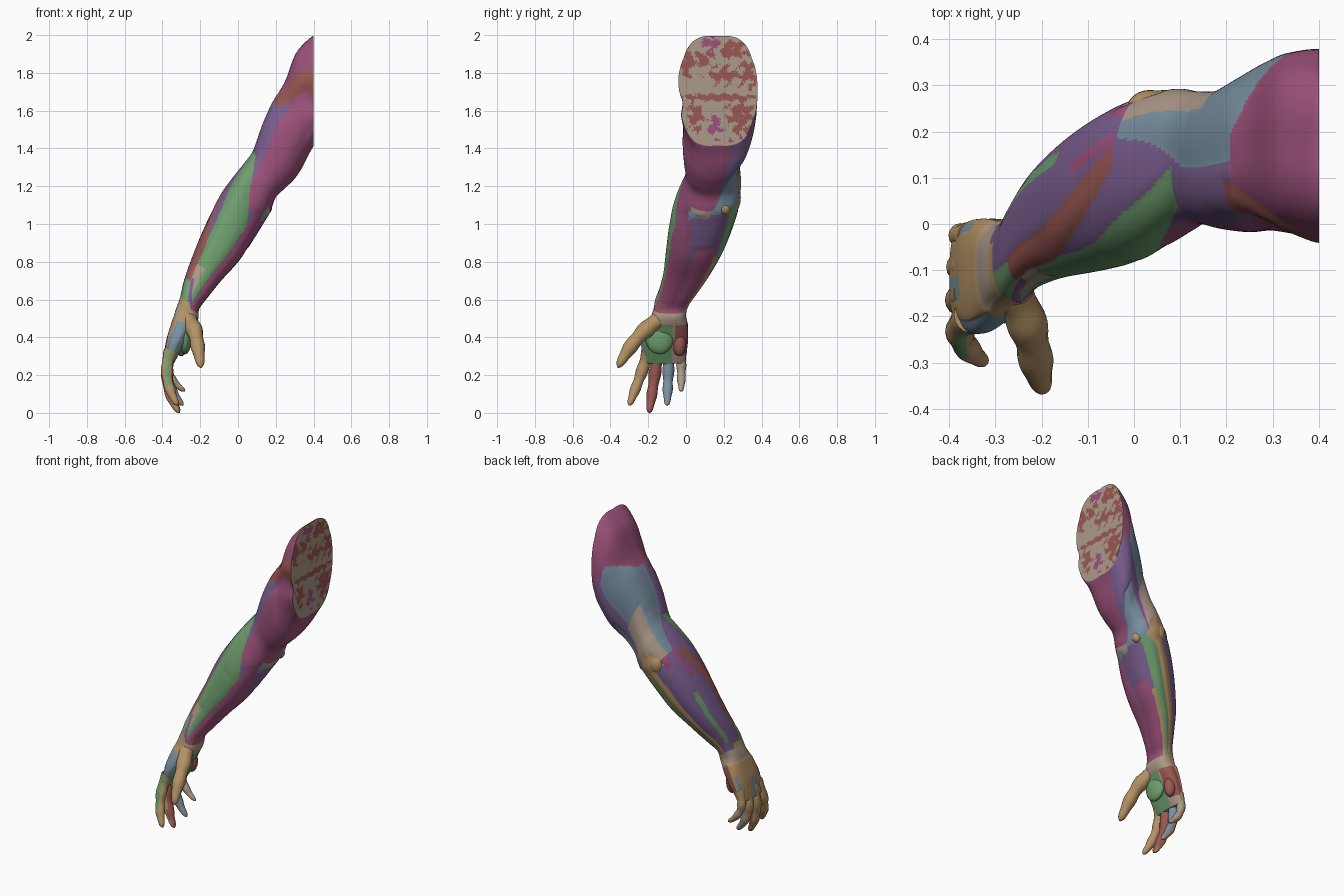
import bpy
import bmesh
import math
import random
from mathutils import Vector

if "Cube" in bpy.data.objects:
    bpy.data.objects.remove(bpy.data.objects["Cube"], do_unlink=True)
random.seed(4)

# ---- flat colours, one material each
PALETTE = {
    "purple": (0.20, 0.115, 0.28), "magenta": (0.34, 0.085, 0.20),
    "green": (0.155, 0.34, 0.155), "blue": (0.19, 0.28, 0.36),
    "tan": (0.46, 0.29, 0.13), "red": (0.32, 0.095, 0.085),
    "beige": (0.41, 0.32, 0.25),
}
NAMES = list(PALETTE)
materials = []
for name, rgb in PALETTE.items():
    mat = bpy.data.materials.new("muscle_" + name)
    mat.use_nodes = True
    mat.diffuse_color = (*rgb, 1)
    shader = mat.node_tree.nodes["Principled BSDF"]
    shader.inputs["Base Color"].default_value = (*rgb, 1)
    shader.inputs["Roughness"].default_value = 0.7
    materials.append(mat)

# ---- cross-sections from shoulder to knuckles:
# outer edge (x, z), inner edge (x, z), front y, back y
SECTIONS = [
    (.4, 2.0, .4, 1.41, -.04, .375), (.31, 1.9, .37, 1.36, -.02, .37),
    (.25, 1.75, .34, 1.3, -.01, .35), (.19, 1.66, .3, 1.24, -.015, .32),
    (.13, 1.53, .25, 1.19, -.01, .29), (.08, 1.39, .2, 1.14, 0, .285),
    (.03, 1.32, .17, 1.06, -.02, .29), (-.05, 1.22, .13, 1, -.055, .28),
    (-.12, 1.1, .08, .92, -.085, .25), (-.19, .95, .01, .81, -.1, .2),
    (-.25, .8, -.09, .7, -.115, .13), (-.285, .7, -.17, .6, -.14, .06),
    (-.305, .62, -.205, .55, -.165, .02), (-.33, .54, -.21, .5, -.18, 0),
    (-.35, .48, -.24, .44, -.21, .01), (-.38, .38, -.285, .36, -.235, .01),
    (-.4, .27, -.34, .26, -.225, -.005),
]

# ---- muscle patches: colour, start, end along the arm,
# angle range at the start, angle range at the end (0 outer, 90 back)
UPPER = [
    ("magenta", 0, 7, -200, -60, -190, -75),
    ("purple", 2, 6.8, -65, 10, -75, 10),
    ("purple", 0, 5.2, 90, 165, 100, 170),
    ("blue", 1, 4.5, -5, 95, -5, 95),
    ("blue", 4.5, 6.9, -5, 95, 22, 95),
    ("beige", 3.9, 7, 45, 100, 38, 112),
    ("blue", 2.7, 6.4, 118, 140, 112, 185),
    ("magenta", 0, 2.7, -95, 120, -30, 8),
    ("red", 0, 3, -97, -74, -42, -15),
]
FOREARM = [
    ("purple", 6.9, 12.4, -20, 95, -60, 90),
    ("green", 5, 8, -45, -5, -125, -48),
    ("green", 8, 12.4, -125, -48, -105, -60),
    ("magenta", 6.6, 12.6, -180, -122, -180, -100),
    ("purple", 6.2, 9.5, 140, 212, 150, 185),
    ("magenta", 8.5, 12.6, 145, 185, 130, 190),
    ("green", 6.3, 12.5, 105, 145, 100, 122),
    ("tan", 9, 12.6, 130, 142, 114, 130),
    ("tan", 6, 12.8, 88, 108, 82, 100),
    ("tan", 6.3, 7.2, 72, 125, 60, 110),
    ("beige", 5.9, 6.6, 178, 222, 182, 215),
    ("blue", 6.3, 6.9, 195, 225, 200, 215),
    ("red", 7, 9.3, 2, 16, -55, -18),
    ("red", 9.3, 11.5, -55, -18, -60, -25),
    ("beige", 9.9, 11.4, -85, -54, -88, -62),
    ("green", 10.8, 12.1, -55, -25, -85, -15),
    ("purple", 10.6, 12.8, -72, -58, -115, -95),
    ("red", 11.5, 12.6, -150, -130, -155, -125),
    ("green", 8.8, 11.8, 24, 38, 32, 50),
    ("magenta", 7, 8.3, 16, 28, 8, 18),
    ("magenta", 6.9, 7.5, 42, 62, 48, 60),
]
HAND = [
    ("tan", 12.1, 16, -90, 20, -180, 20),
    ("tan", 12.5, 16, -180, 180, -180, 180),
    ("beige", 12.4, 13.6, -55, 90, -60, 85),
    ("beige", 12.6, 16, 100, 265, 100, 265),
    ("green", 13.7, 16, 170, 250, 164, 260),
    ("red", 13.7, 15.5, 85, 164, 80, 160),
    ("blue", 13.7, 15.6, -125, -60, -115, -40),
    ("blue", 14.6, 15.8, 45, 65, 40, 60),
    ("blue", 15, 16, -20, 0, -15, 0),
]
PATCHES = UPPER + FOREARM + HAND


def patch_at(u, deg):
    """Topmost patch colour, with its position across and along."""
    for name, u0, u1, a0, a1, b0, b1 in reversed(PATCHES):
        if not u0 <= u <= u1:
            continue
        t = (u - u0) / (u1 - u0)
        low, high = a0 + (b0 - a0) * t, a1 + (b1 - a1) * t
        for turn in (-360, 0, 360):
            if low <= deg + turn <= high:
                return name, (deg + turn - low) / (high - low), t
    return "magenta" if u < 6 else "purple", 0, 0


def section_at(u):
    """Catmull-Rom blend of the cross-sections."""
    last = len(SECTIONS) - 1
    i = min(int(u), last - 1)
    t = u - i
    rows = [SECTIONS[max(0, min(last, i + k))] for k in (-1, 0, 1, 2)]
    return [b + .5 * t * (c - a + t * (2 * a - 5 * b + 4 * c - d
                                       + t * (3 * (b - c) + d - a)))
            for a, b, c, d in zip(*rows)]


def arm_point(u, deg):
    ax, az, bx, bz, y0, y1 = section_at(u)
    angle = math.radians(deg)
    power = .85 - .07 * max(0, 1 - u / 2) - .1 * max(0, min(1, u - 12))
    c, s = math.cos(angle), math.sin(angle)
    c = math.copysign(abs(c) ** power, c)
    s = math.copysign(abs(s) ** power, s)
    name, across, along = patch_at(u, deg)
    swell = .98 + .05 * math.sin(math.pi * across) * math.sin(math.pi * along) ** .5
    # creases between the shoulder muscle bundles
    fade = max(0, 1 - u / 4)
    swell -= fade * .12 * math.exp(-((deg + 100 - 15 * u) / 9) ** 2)
    swell += fade * .035 * abs(math.sin(3 * angle))
    centre = Vector(((ax + bx) / 2, (y0 + y1) / 2, (az + bz) / 2))
    half = Vector(((ax - bx) / 2, 0, (az - bz) / 2))
    return centre + (half * c + Vector((0, (y1 - y0) / 2 * s, 0))) * swell


def finish(bm, name):
    bmesh.ops.recalc_face_normals(bm, faces=bm.faces)
    mesh = bpy.data.meshes.new(name)
    bm.to_mesh(mesh)
    bm.free()
    obj = bpy.data.objects.new(name, mesh)
    bpy.context.collection.objects.link(obj)
    for mat in materials:
        mesh.materials.append(mat)
    bpy.ops.object.select_all(action="DESELECT")
    obj.select_set(True)
    bpy.context.view_layer.objects.active = obj
    bpy.ops.object.shade_smooth_by_angle(angle=math.radians(50))


def bridge(bm, ring_a, ring_b, colour_rule):
    n = len(ring_a)
    for j in range(n):
        k = (j + 1) % n
        face = bm.faces.new((ring_a[j], ring_a[k], ring_b[k], ring_b[j]))
        face.material_index = NAMES.index(colour_rule(j, face))


# ---- arm skin, from the cut shoulder to the knuckles
SIDES, STEPS = 144, 14
bm = bmesh.new()
total = (len(SECTIONS) - 1) * STEPS
step = 360 / SIDES
rings = [[bm.verts.new(arm_point(i / STEPS, j * step - 180)) for j in range(SIDES)]
         for i in range(total + 1)]
for i in range(total):
    bridge(bm, rings[i], rings[i + 1],
           lambda j, f: patch_at((i + .5) / STEPS, (j + .5) * step - 180)[0])
inner = [v for ring in rings[1:-1] for v in ring]
for _ in range(5):
    bmesh.ops.smooth_vert(bm, verts=inner, factor=.5,
                          use_axis_x=True, use_axis_y=True, use_axis_z=True)
bm.faces.new(rings[-1]).material_index = NAMES.index("beige")
finish(bm, "arm_muscles")

# ---- flat cut at the shoulder, beige with ragged blotches: colour, y, z, half sizes
BLOTCHES = [
    ("red", .29, 1.57, .06, .09), ("red", .05, 1.57, .03, .07),
    ("red", .33, 1.8, .04, .06), ("red", .2, 1.79, .07, .04),
    ("red", .18, 1.67, .19, .02), ("red", 0, 1.86, .04, .06),
    ("red", .25, 1.92, .06, .04), ("red", .09, 1.87, .05, .03),
    ("magenta", .13, 1.96, .04, .04), ("magenta", .15, 1.52, .03, .05),
]


def cut_colour(j, face):
    p = face.calc_center_median()
    ragged = (1 + .4 * math.sin(p.y * 95 + 2 * math.sin(p.z * 60))
              + .3 * math.sin(p.z * 110) + random.uniform(-.3, .3))
    for colour, y, z, width, height in BLOTCHES:
        if math.hypot((p.y - y) / width, (p.z - z) / height) < ragged:
            return colour
    return "beige"


bm = bmesh.new()
edge = [arm_point(0, j * step - 180) for j in range(SIDES)]
middle = sum(edge, Vector()) / SIDES
cut = [[bm.verts.new(middle.lerp(p, 1 - k / 36)) for p in edge] for k in range(36)]
for outer_ring, inner_ring in zip(cut, cut[1:]):
    bridge(bm, outer_ring, inner_ring, cut_colour)
bm.faces.new(cut[-1]).material_index = NAMES.index("beige")
finish(bm, "shoulder_cut")


# ---- fingers and thumb: tapered tubes with rounded tips
def finger(name, path, radius, back, palm, side_colour):
    a, b, c, d = (Vector(p) for p in path)
    bm = bmesh.new()
    count, sides, rings = 24, 16, []
    for i in range(count + 1):
        t = i / count
        centre = (a * (1 - t) ** 3 + b * 3 * t * (1 - t) ** 2
                  + c * 3 * t * t * (1 - t) + d * t ** 3)
        along = ((b - a) * (1 - t) ** 2 + (c - b) * 2 * t * (1 - t)
                 + (d - c) * t * t).normalized()
        side = along.cross(Vector((1, 0, 0))).normalized()
        out = side.cross(along)
        joint = 1 + .08 * math.cos(t * 6 * math.pi)
        r = radius * (1 - .35 * t) * joint * math.sqrt(max(.02, 1 - t ** 9))
        rings.append([bm.verts.new(centre + (side * math.cos(q) + out * math.sin(q)) * r)
                      for q in (2 * math.pi * j / sides for j in range(sides))])
    for i, (ra, rb) in enumerate(zip(rings, rings[1:])):
        mid = sum((v.co for v in ra + rb), Vector()) / (2 * sides)

        def colour(j, face):
            offset = (face.calc_center_median() - mid) / radius
            if offset.y < -.4 and abs(offset.x) < .4 and i < count * .6:
                return side_colour
            return palm if offset.x > .1 else back
        bridge(bm, ra, rb, colour)
    for ring in (rings[0], rings[-1]):
        bm.faces.new(ring).material_index = NAMES.index(back)
    finish(bm, name)


# root y, tip y, tip x, tip z, radius, back, palm and front side colours
FINGERS = {
    "index_finger": (-.2, -.3, -.32, .04, .034, "tan", "tan", "green"),
    "middle_finger": (-.15, -.195, -.31, 0, .035, "tan", "red", "tan"),
    "ring_finger": (-.09, -.1, -.29, .04, .033, "tan", "blue", "beige"),
    "little_finger": (-.025, -.025, -.28, .115, .028, "tan", "beige", "beige"),
}
for name, (y0, y1, x, z, radius, *colours) in FINGERS.items():
    drop = .33 - z
    finger(name, [(-.355, y0, .33), (-.4, y0 + (y1 - y0) * .3, .33 - drop * .4),
                  (-.365, y0 + (y1 - y0) * .75, .33 - drop * .75), (x, y1, z)],
           radius, *colours)
finger("thumb", [(-.275, -.13, .5), (-.21, -.22, .45), (-.22, -.3, .36),
                 (-.195, -.36, .24)], .047, "tan", "tan", "tan")


# ---- rounded lumps: elbow bones and the pads of the palm
def lump(name, colour, location, scale):
    bm = bmesh.new()
    bmesh.ops.create_uvsphere(bm, u_segments=24, v_segments=14, radius=1)
    for v in bm.verts:
        v.co = Vector(location) + v.co * Vector(scale)
    for f in bm.faces:
        f.material_index = NAMES.index(colour)
    finish(bm, name)


lump("inner_elbow_bone", "tan", (.15, .205, 1.085), (.03, .03, .034))
lump("elbow_point", "tan", (.035, .25, 1.14), (.05, .04, .06))
lump("thumb_pad", "green", (-.28, -.14, .4), (.035, .075, .09))
lump("little_finger_pad", "red", (-.3, -.035, .37), (.035, .035, .07))
